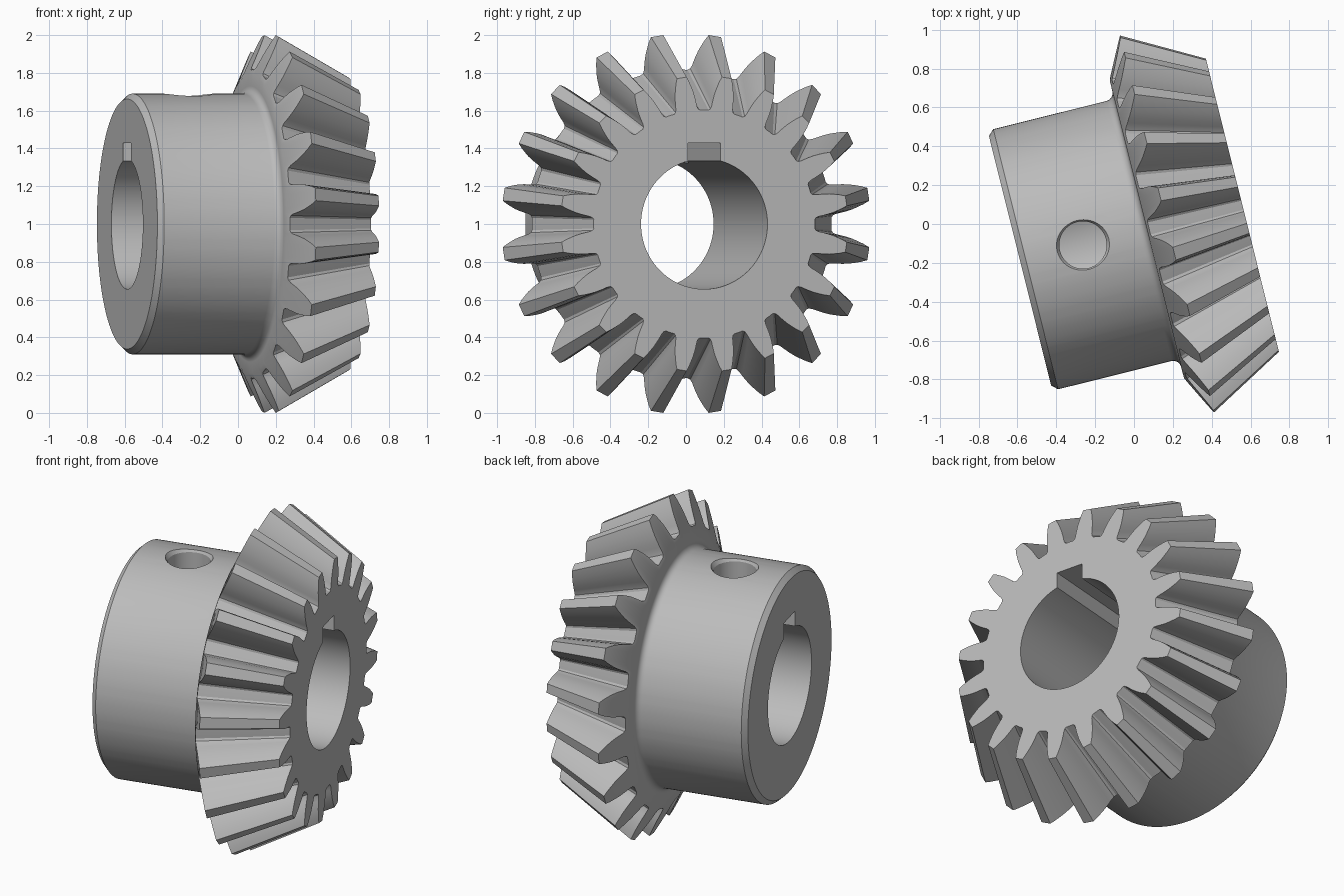
import bpy, bmesh, math
from mathutils import Matrix

if "Cube" in bpy.data.objects:
    bpy.data.objects.remove(bpy.data.objects["Cube"])

TEETH = 20
R_TIP, R_ROOT = 1.0076, 0.817      # radii at the large end
APEX = 1.80                        # all tooth lines meet here on the axis
U_FRONT, U_REAR = 0.40, -0.78
TILT = math.radians(14)

steel = bpy.data.materials.new("grey steel")
steel.diffuse_color = (0.5, 0.5, 0.5, 1)
steel.use_nodes = True
steel.node_tree.nodes["Principled BSDF"].inputs["Base Color"].default_value = steel.diffuse_color

# Local +X is the gear axis, local Z is up
PLACE = Matrix.Translation((0.17, 0, 1)) @ Matrix.Rotation(TILT, 4, 'Z')


def point(u, r, a):
    return (u, -r * math.sin(a), r * math.cos(a))


def make_object(name, bm):
    bmesh.ops.recalc_face_normals(bm, faces=bm.faces)
    me = bpy.data.meshes.new(name)
    bm.to_mesh(me)
    bm.free()
    me.materials.append(steel)
    ob = bpy.data.objects.new(name, me)
    bpy.context.collection.objects.link(ob)
    ob.matrix_world = PLACE
    return ob


def loft(rings):
    """Closed solid through rings of points, capped at both ends."""
    bm = bmesh.new()
    vs = [[bm.verts.new(p) for p in ring] for ring in rings]
    n = len(vs[0])
    for a, b in zip(vs, vs[1:]):
        for i in range(n):
            j = (i + 1) % n
            bm.faces.new((a[i], a[j], b[j], b[i]))
    bm.faces.new(vs[0])
    bm.faces.new(vs[-1])
    return bm


# Tooth flank: (height fraction, half angle) from tip to gap
FLANK = [(1, .034), (.85, .049), (.7, .061), (.55, .0725), (.4, .081),
         (.25, .088), (.13, .093), (.04, .102), (0, .118)]
half = [(h, a) for h, a in FLANK]
tooth = [(h, -a) for h, a in reversed(half)] + half + [(0, math.pi / TEETH)]
outline = []
for t in range(TEETH):
    base = (t + 0.5) * 2 * math.pi / TEETH
    outline += [(R_ROOT + h * (R_TIP - R_ROOT), base + a) for h, a in tooth]
angles = [a for _, a in outline]

# Toothed rings: flat front and conical back
front, back = [], []
for r, a in outline:
    u = -(R_TIP - r) / 2
    k = (APEX - U_FRONT) / (APEX - u)
    back.append(point(u, r, a))
    front.append(point(U_FRONT, r * k, a))

# Hub profile behind the teeth, with fillet and rear chamfer
hub = [(-.107, .79), (-.108, .73)]
hub += [(-.148 + .04 * math.cos(t), .73 - .04 * math.sin(t))
        for t in (math.radians(d) for d in (22.5, 45, 67.5, 90))]
hub += [(U_REAR + .03, .69), (U_REAR, .662)]
rings = [front, back] + [[point(u, r, a) for a in angles] for u, r in hub]
gear = make_object("bevel_gear", loft(rings))


# Cutters: bore, keyway and set screw hole
def circle(n):
    return [2 * math.pi * i / n for i in range(n)]


bore = make_object("bore_cutter", loft(
    [[point(u, .345, a) for a in circle(96)] for u in (-1, 1)]))
bm = bmesh.new()
bmesh.ops.create_cube(bm, size=1, matrix=Matrix.Translation((0, 0, .28))
                      @ Matrix.Diagonal((2.2, .175, .30, 1)))
key = make_object("keyway_cutter", bm)
screw = make_object("screw_hole_cutter", loft(
    [[(-.446 + r * math.cos(a), r * math.sin(a), z) for a in circle(48)]
     for z, r in ((.1, .122), (.665, .122), (.69, .137), (.9, .137))]))

bpy.context.view_layer.objects.active = gear
gear.select_set(True)
for c in (bore, key, screw):
    m = gear.modifiers.new(c.name, 'BOOLEAN')
    m.operation, m.solver, m.object = 'DIFFERENCE', 'EXACT', c
    bpy.ops.object.modifier_apply(modifier=m.name)
    bpy.data.objects.remove(c)
bpy.ops.object.shade_smooth_by_angle(angle=math.radians(28))
